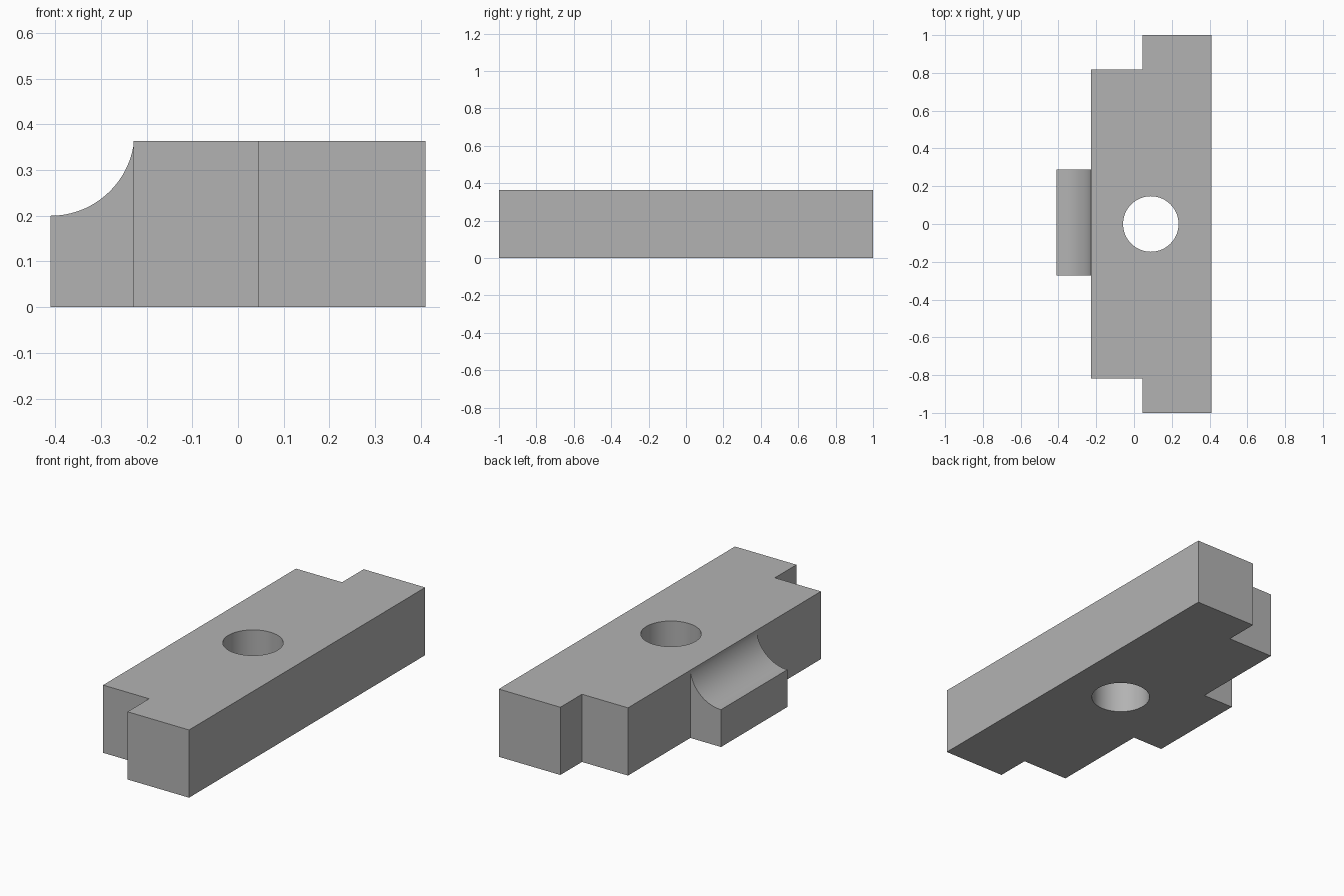
import bpy, bmesh, math
from mathutils import Vector

default = bpy.data.objects.get("Cube")
if default:
    bpy.data.objects.remove(default, do_unlink=True)

HEIGHT = 0.363

grey = bpy.data.materials.new("plain grey")
grey.use_nodes = True
colour = (0.45, 0.45, 0.45, 1)
grey.diffuse_color = colour
grey.node_tree.nodes["Principled BSDF"].inputs["Base Color"].default_value = colour


def extrude_profile(name, points, offset):
    """Make a solid by sweeping a closed outline along an offset."""
    bm = bmesh.new()
    face = bm.faces.new([bm.verts.new(p) for p in points])
    swept = bmesh.ops.extrude_face_region(bm, geom=[face])["geom"]
    verts = [g for g in swept if isinstance(g, bmesh.types.BMVert)]
    bmesh.ops.translate(bm, verts=verts, vec=Vector(offset))
    bmesh.ops.recalc_face_normals(bm, faces=bm.faces)
    mesh = bpy.data.meshes.new(name)
    bm.to_mesh(mesh)
    bm.free()
    mesh.materials.append(grey)
    obj = bpy.data.objects.new(name, mesh)
    bpy.context.collection.objects.link(obj)
    return obj


def smooth(obj):
    bpy.ops.object.select_all(action="DESELECT")
    obj.select_set(True)
    bpy.context.view_layer.objects.active = obj
    bpy.ops.object.shade_smooth_by_angle(angle=math.radians(30))


# Stepped block: one half outline, mirrored front to back
back, side, step, far = 0.41, -0.228, 0.045, 0.817
half = [(back, 1), (step, 1), (step, far), (side, far)]
outline = half + [(x, -y) for x, y in reversed(half)]
block = extrude_profile("block", [(x, y, 0) for x, y in outline], (0, 0, HEIGHT))

# Round through hole
bpy.ops.mesh.primitive_cylinder_add(vertices=64, radius=0.147, depth=1,
                                    location=(0.089, 0, HEIGHT / 2))
cutter = bpy.context.object
cutter.name = "hole_cutter"
cutter.data.materials.append(grey)
hole = block.modifiers.new("hole", "BOOLEAN")
hole.operation = "DIFFERENCE"
hole.solver = "EXACT"
hole.object = cutter
bpy.context.view_layer.objects.active = block
bpy.ops.object.modifier_apply(modifier=hole.name)
bpy.data.objects.remove(cutter, do_unlink=True)
smooth(block)

# Side tab with a concave quarter-round top
radius, steps = 0.184, 24
centre_z = 0.2 + radius
end = math.asin((HEIGHT - centre_z) / radius)
angles = [-math.pi / 2 + (end + math.pi / 2) * i / steps for i in range(steps + 1)]
curve = [(-back + radius * math.cos(a), centre_z + radius * math.sin(a)) for a in angles]
curve[-1] = (side, HEIGHT)
profile = [(side, 0), (-back, 0)] + curve
tab = extrude_profile("side_tab", [(x, -0.272, z) for x, z in profile], (0, 0.561, 0))
smooth(tab)
